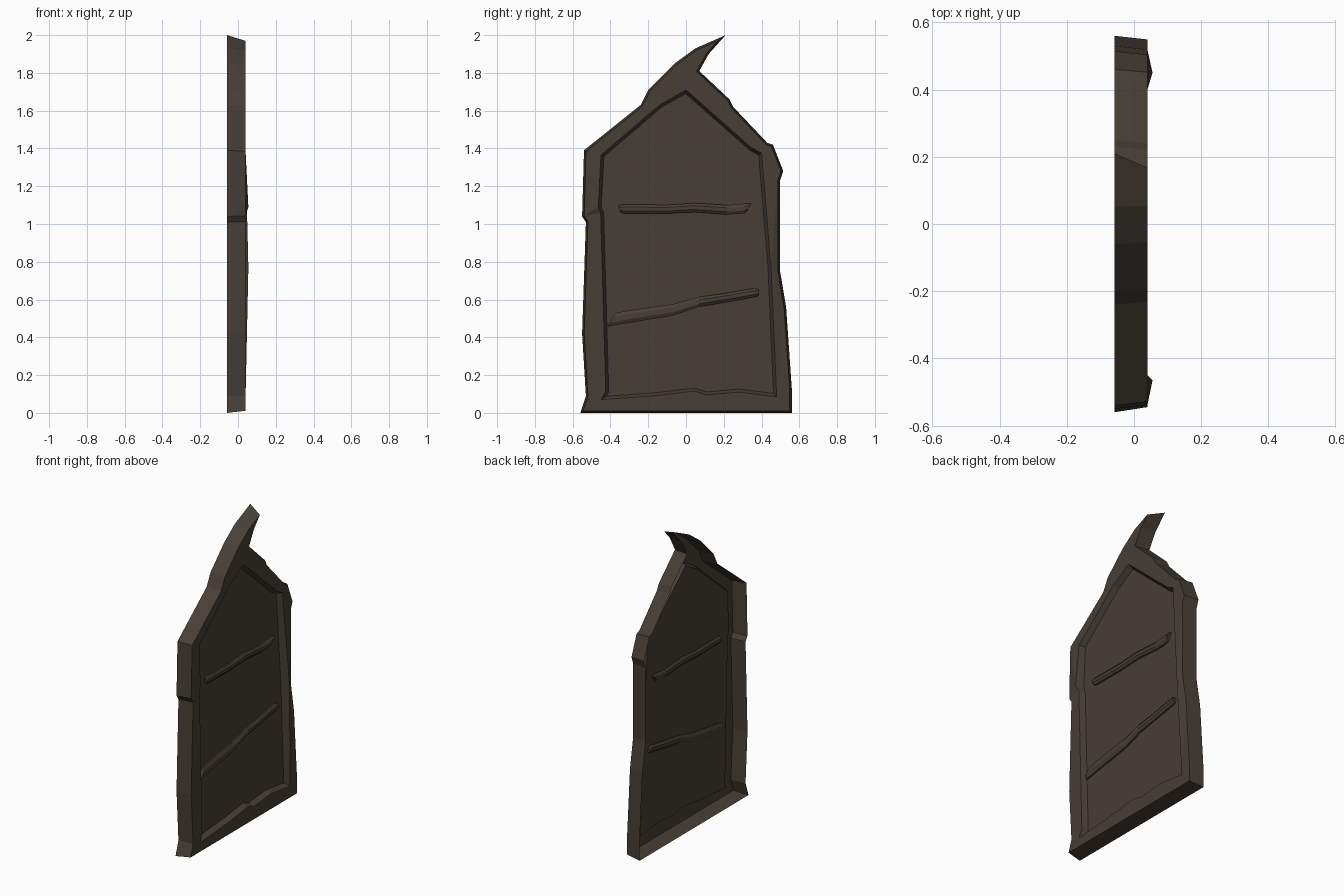
import bpy, bmesh, math
from mathutils import Vector

if "Cube" in bpy.data.objects:
    bpy.data.objects.remove(bpy.data.objects["Cube"])

wood = bpy.data.materials.new("dark brown")
wood.diffuse_color = (0.062, 0.049, 0.037, 1)
wood.use_nodes = True
wood.node_tree.nodes["Principled BSDF"].inputs["Base Color"].default_value = wood.diffuse_color

BACK, FRONT, PANEL = -0.058, 0.04, 0.005

# outlines as (y, z), clockwise seen from +x
OUTER = [(-.56, 0), (-.53, .09), (-.55, .42), (-.53, 1.01), (-.55, 1.04), (-.54, 1.39),
         (-.24, 1.63), (-.20, 1.71), (-.06, 1.85), (.05, 1.93), (.21, 2.0), (.12, 1.90),
         (.07, 1.81), (.23, 1.66), (.25, 1.62), (.43, 1.43), (.46, 1.42), (.515, 1.28),
         (.498, 1.23), (.498, .75), (.53, .56), (.56, .13), (.56, 0)]
INNER = [(-.45, .07), (-.425, .115), (-.452, 1.06), (-.465, 1.09), (-.45, 1.365), (-.14, 1.63),
         (0, 1.71), (.345, 1.405), (.40, 1.375), (.45, .77), (.48, .085), (.28, .11),
         (.11, .095), (.045, .115), (-.17, .09)]


def inset(pts, d):
    """Mitred inward offset of a clockwise outline."""
    out = []
    for i, p in enumerate(pts):
        p, a, b = Vector(p), Vector(pts[i - 1]), Vector(pts[(i + 1) % len(pts)])
        e1, e2 = (p - a).normalized(), (b - p).normalized()
        n1, n2 = Vector((e1.y, -e1.x)), Vector((e2.y, -e2.x))
        out.append(tuple(p + (n1 + n2) * d / (1 + n1.dot(n2))))
    return out


def ring(bm, pts, x):
    return [bm.verts.new((x, y, z)) for y, z in pts]


def bridge(bm, a, b):
    n = len(a)
    for i in range(n):
        bm.faces.new((a[i], a[(i + 1) % n], b[(i + 1) % n], b[i]))


def finish(bm, name):
    me = bpy.data.meshes.new(name)
    bm.to_mesh(me)
    bm.free()
    me.materials.append(wood)
    ob = bpy.data.objects.new(name, me)
    bpy.context.collection.objects.link(ob)


# frame: open-backed shell with outer walls, front border and recess lip
bm = bmesh.new()
back = ring(bm, OUTER, BACK)
rim = ring(bm, inset(OUTER, 0.011), FRONT)
hole = ring(bm, INNER, FRONT)
edges = [bm.edges.new((l[i - 1], l[i])) for l in (rim, hole) for i in range(len(l))]
bmesh.ops.triangle_fill(bm, use_beauty=True, edges=edges, normal=(1, 0, 0))
bridge(bm, back, rim)
bridge(bm, hole, ring(bm, inset(INNER, 0.016), PANEL))
for i in (3, 9):                       # raised knots on the inner border
    hole[i].co.x = 0.055
bmesh.ops.recalc_face_normals(bm, faces=bm.faces)
bm.normal_update()
if sum(f.normal.x * f.calc_area() for f in bm.faces) < 0:
    bmesh.ops.reverse_faces(bm, faces=bm.faces)
finish(bm, "frame")

# recessed panel
bm = bmesh.new()
bm.faces.new(ring(bm, inset(INNER, 0.016), PANEL)[::-1])
finish(bm, "panel")


# rough battens across the panel: stations are (y, z, half height, end slant)
def batten(name, stations, sides=8):
    bm = bmesh.new()
    rings = []
    for y, z, r, slant in stations:
        rings.append([bm.verts.new((PANEL + 0.003 + 0.019 * math.cos(t), y + slant * math.sin(t),
                                    z + r * math.sin(t)))
                      for t in (2 * math.pi * (k + .5) / sides for k in range(sides))])
    for a, b in zip(rings, rings[1:]):
        bridge(bm, a, b)
    bm.faces.new(rings[0])
    bm.faces.new(rings[-1])
    bmesh.ops.recalc_face_normals(bm, faces=bm.faces)
    finish(bm, name)


batten("upper_batten", [(-.352, 1.08, .020, -.005), (-.33, 1.08, .026, 0), (-.10, 1.078, .025, 0),
                        (.04, 1.087, .026, 0), (.22, 1.075, .027, 0), (.31, 1.082, .028, 0),
                        (.335, 1.09, .020, .012)])
batten("lower_batten", [(-.395, .492, .038, .022), (-.33, .505, .036, 0), (-.07, .545, .033, 0),
                        (.07, .588, .028, 0), (.20, .608, .026, 0), (.365, .637, .026, 0),
                        (.385, .637, .016, 0)])
